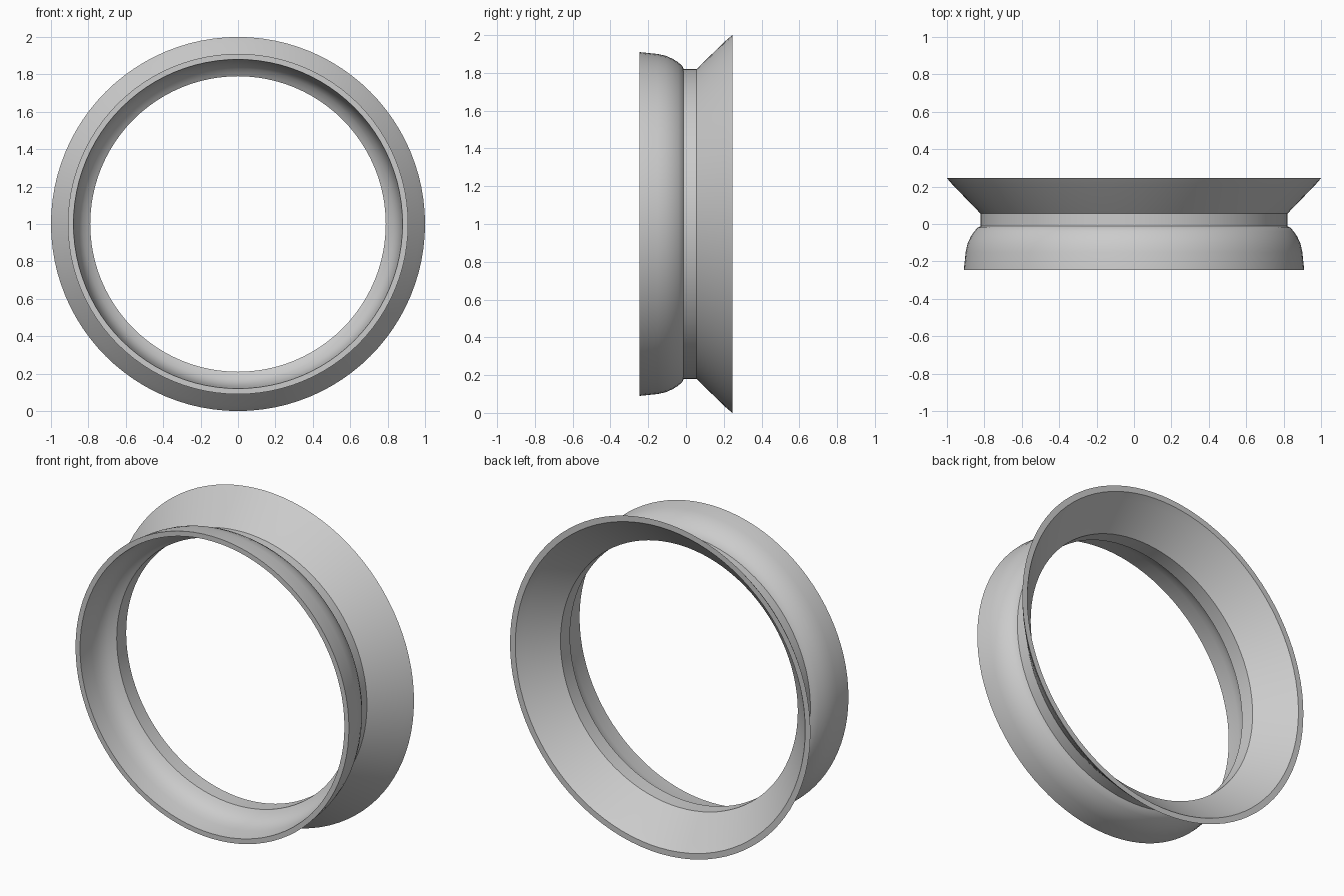
import bpy, bmesh, math
from mathutils import Matrix, Vector

cube = bpy.data.objects.get("Cube")
if cube:
    bpy.data.objects.remove(cube, do_unlink=True)

SEGMENTS = 96
WALL = 0.03

grey = bpy.data.materials.new("plain_grey")
grey.use_nodes = True
colour = (0.6, 0.6, 0.6, 1)
grey.diffuse_color = colour
grey.node_tree.nodes["Principled BSDF"].inputs["Base Color"].default_value = colour

# Outer wall as (depth, radius): rounded front lip, narrow waist, flared back
outer = [(-0.245, 0.91), (-0.15, 0.9), (-0.105, 0.89), (-0.07, 0.874),
         (-0.04, 0.855), (-0.02, 0.836), (-0.012, 0.82),
         (0.055, 0.82), (0.21, 0.97), (0.245, 1.0)]
# Inner wall follows it at a constant wall thickness
inner = [(-0.245, 0.88), (-0.15, 0.87), (-0.11, 0.861), (-0.08, 0.848),
         (-0.055, 0.83), (-0.035, 0.805), (-0.025, 0.79),
         (0.065, 0.79), (0.21, 0.935), (0.245, 1.0 - WALL - 0.005)]
profile = outer + inner[::-1]

# Spin the closed profile around the depth axis
bm = bmesh.new()
rings = []
for i in range(SEGMENTS):
    turn = Matrix.Rotation(math.tau * i / SEGMENTS, 3, 'Y')
    rings.append([bm.verts.new(turn @ Vector((0, y, r)) + Vector((0, 0, 1)))
                  for y, r in profile])
for i, ring in enumerate(rings):
    after = rings[(i + 1) % SEGMENTS]
    for j in range(len(profile)):
        k = (j + 1) % len(profile)
        bm.faces.new((ring[j], ring[k], after[k], after[j]))
bmesh.ops.recalc_face_normals(bm, faces=bm.faces)
mesh = bpy.data.meshes.new("flared_ring")
bm.to_mesh(mesh)
bm.free()
mesh.materials.append(grey)

ring_object = bpy.data.objects.new("flared_ring", mesh)
bpy.context.collection.objects.link(ring_object)
bpy.context.view_layer.objects.active = ring_object
ring_object.select_set(True)
bpy.ops.object.shade_smooth_by_angle(angle=math.radians(30))
